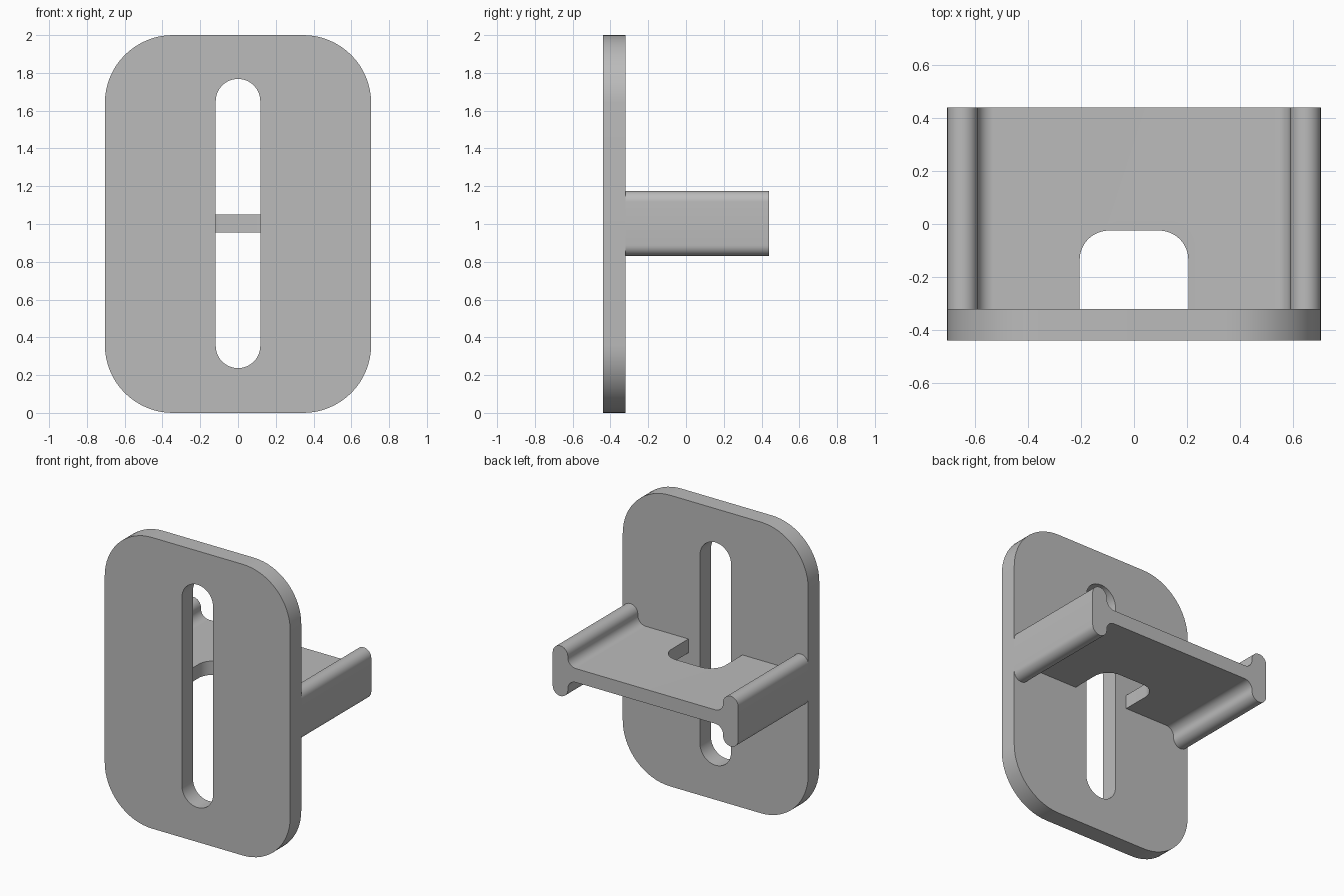
import bpy, bmesh, math
from mathutils import Vector

cube = bpy.data.objects.get("Cube")
if cube:
    bpy.data.objects.remove(cube, do_unlink=True)

grey = bpy.data.materials.new("plain grey")
grey.use_nodes = True
colour = (0.5, 0.5, 0.5, 1)
grey.diffuse_color = colour
grey.node_tree.nodes["Principled BSDF"].inputs["Base Color"].default_value = colour


def arc(cx, cy, r, start, end, steps=16):
    angles = [math.radians(start + (end - start) * i / steps) for i in range(steps + 1)]
    return [(cx + r * math.cos(a), cy + r * math.sin(a)) for a in angles]


def rounded_rect(x, low, high, r):
    """Outline of a rectangle centred on x = 0 with round corners."""
    a, b = x - r, high - r
    c = low + r
    return (arc(a, c, r, -90, 0) + arc(a, b, r, 0, 90)
            + arc(-a, b, r, 90, 180) + arc(-a, c, r, 180, 270))


def prism(name, outline, place, depth):
    """Extrude a 2D outline; place maps it into space."""
    bm = bmesh.new()
    face = bm.faces.new([bm.verts.new(place(*p)) for p in outline])
    new = bmesh.ops.extrude_face_region(bm, geom=[face])["geom"]
    bmesh.ops.translate(bm, vec=Vector(depth),
                        verts=[v for v in new if isinstance(v, bmesh.types.BMVert)])
    bmesh.ops.remove_doubles(bm, verts=bm.verts, dist=1e-5)
    bmesh.ops.recalc_face_normals(bm, faces=bm.faces)
    mesh = bpy.data.meshes.new(name)
    bm.to_mesh(mesh)
    bm.free()
    mesh.materials.append(grey)
    obj = bpy.data.objects.new(name, mesh)
    bpy.context.collection.objects.link(obj)
    return obj


def cut(obj, cutter):
    """Cut a hole, apply it and smooth the round faces."""
    mod = obj.modifiers.new("cut", "BOOLEAN")
    mod.operation, mod.solver, mod.object = "DIFFERENCE", "EXACT", cutter
    bpy.ops.object.select_all(action="DESELECT")
    obj.select_set(True)
    bpy.context.view_layer.objects.active = obj
    bpy.ops.object.modifier_apply(modifier=mod.name)
    bpy.data.objects.remove(cutter, do_unlink=True)
    bpy.ops.object.shade_smooth_by_angle(angle=math.radians(30))


FRONT, JOIN, BACK = -0.44, -0.32, 0.44
HALF_W, MID = 0.705, 1.0025

# Upright plate with a long rounded slot
plate = prism("face_plate", rounded_rect(HALF_W, 0, 2, 0.36),
              lambda x, z: (x, FRONT, z), (0, JOIN - FRONT, 0))
slot = prism("slot_cutter", rounded_rect(0.118, 0.237, 1.768, 0.118),
             lambda x, z: (x, FRONT - 0.1, z), (0, 0.4, 0))
cut(plate, slot)

# Shelf with a round-topped rail along each side, as one I-shaped section
rail_r, fillet, web, height = 0.0575, 0.06, 0.0475, 0.1725
rail_x = HALF_W - rail_r
inner = HALF_W - 2 * rail_r
quarter = (arc(rail_x, height - rail_r, rail_r, 0, 180)
           + arc(inner - fillet, web + fillet, fillet, 0, -90))
upper = quarter + [(-x, z) for x, z in reversed(quarter)]
section = upper + [(-x, -z) for x, z in upper]
shelf = prism("rail_shelf", section,
              lambda x, z: (x, JOIN, MID + z), (0, BACK - JOIN, 0))

# Round-cornered notch where the shelf meets the plate
notch = prism("notch_cutter", rounded_rect(0.205, -0.6, -0.025, 0.11),
              lambda x, y: (x, y, MID - 0.3), (0, 0, 0.6))
cut(shelf, notch)
